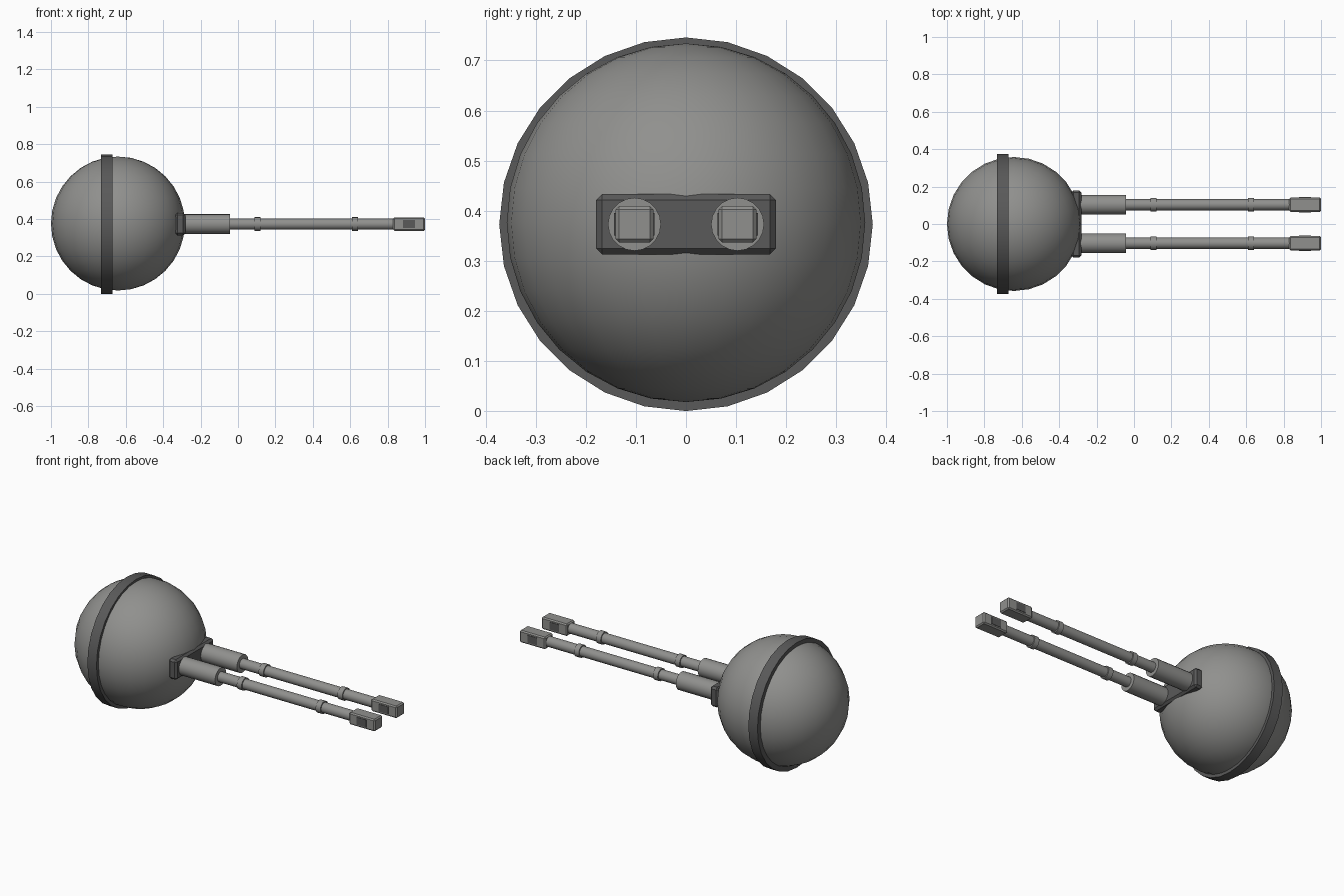
import bpy, math

if "Cube" in bpy.data.objects:
    bpy.data.objects.remove(bpy.data.objects["Cube"])

CZ = 0.373          # height of the barrel axis and body centre
BARREL_Y = 0.103

dark = bpy.data.materials.new("dark_grey")
dark.diffuse_color = (0.1, 0.1, 0.1, 1)
dark.use_nodes = True
dark.node_tree.nodes["Principled BSDF"].inputs["Base Color"].default_value = dark.diffuse_color
mid = bpy.data.materials.new("mid_grey")
mid.diffuse_color = (0.28, 0.28, 0.27, 1)
mid.use_nodes = True
mid.node_tree.nodes["Principled BSDF"].inputs["Base Color"].default_value = mid.diffuse_color


def finish(name, mat, bevel=0, smooth=True):
    ob = bpy.context.object
    ob.name = name
    bpy.ops.object.transform_apply(location=False, rotation=True, scale=True)
    if mat:
        ob.data.materials.append(mat)
    if smooth:
        bpy.ops.object.shade_smooth_by_angle(angle=math.radians(30))
    if bevel:
        m = ob.modifiers.new("bevel", 'BEVEL')
        m.width, m.segments = bevel, 1
    return ob


def rod(name, x0, x1, y, r, sides, mat=None):
    bpy.ops.mesh.primitive_cylinder_add(
        vertices=sides, radius=r, depth=x1 - x0,
        location=((x0 + x1) / 2, y, CZ), rotation=(0, math.pi / 2, 0))
    return finish(name, mat)


def box(name, x0, x1, y, half_y, half_z, bevel=0, mat=None):
    bpy.ops.mesh.primitive_cube_add(size=1, location=((x0 + x1) / 2, y, CZ))
    bpy.context.object.scale = (x1 - x0, 2 * half_y, 2 * half_z)
    return finish(name, mat, bevel, smooth=False)


# Round body
bpy.ops.mesh.primitive_uv_sphere_add(segments=28, ring_count=16, radius=0.358,
                                     location=(-0.642, 0, CZ + 0.003))
finish("body_sphere", mid)

# Band around the body
rod("body_band", -0.732, -0.672, 0, 0.373, 28, dark)

# Mount that carries both barrels
box("barrel_mount", -0.335, -0.281, 0, 0.18, 0.06, 0.012, dark)

# Twin barrels
for side, label in ((-1, "right"), (1, "left")):
    y = side * BARREL_Y
    rod(f"{label}_sleeve", -0.30, -0.042, y, 0.053, 20, mid)
    rod(f"{label}_barrel", -0.06, 0.85, y, 0.030, 16, mid)
    for i, x in enumerate((0.105, 0.625)):
        rod(f"{label}_collar_{i + 1}", x - 0.016, x + 0.016, y, 0.037, 16, mid)
    box(f"{label}_muzzle", 0.83, 1.0, y, 0.038, 0.036, 0.007, mid)
    # Dark vent showing on both sides of the muzzle
    box(f"{label}_muzzle_vent", 0.882, 0.945, y, 0.0405, 0.022, 0, dark)
